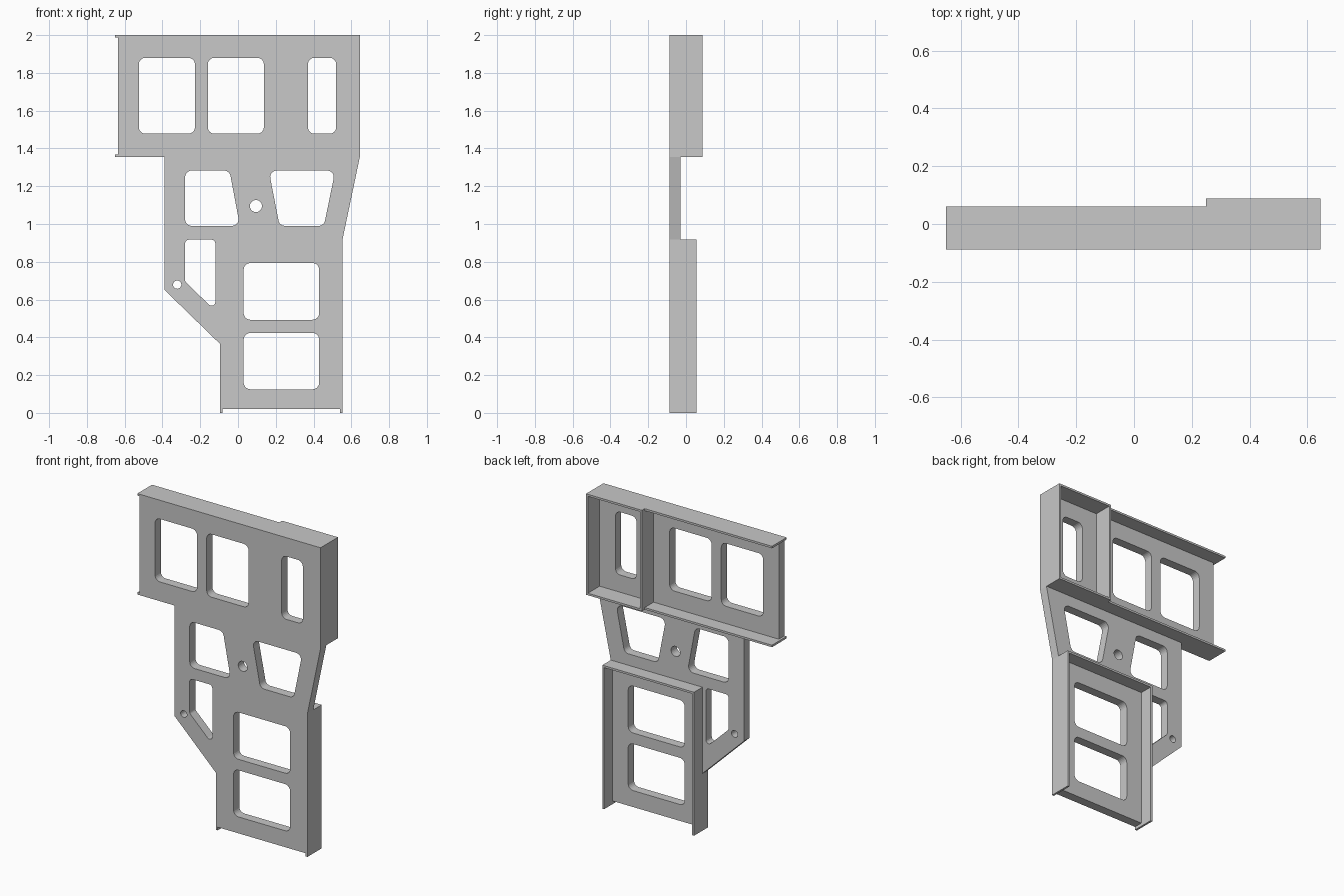
import bpy, bmesh
from math import cos, sin, tan, pi
from mathutils import Vector

cube = bpy.data.objects.get("Cube")
if cube:
    bpy.data.objects.remove(cube, do_unlink=True)

grey = bpy.data.materials.new("plain grey")
grey.use_nodes = True
colour = (0.58, 0.58, 0.58, 1)
grey.diffuse_color = colour
grey.node_tree.nodes["Principled BSDF"].inputs["Base Color"].default_value = colour

FRONT, BACK = -0.088, -0.03      # plate faces
SHALLOW, DEEP, LOWER = 0.06, 0.088, 0.055   # rear limits of the flanges
T = 0.013                        # flange thickness


def add_object(name, mesh):
    mesh.materials.append(grey)
    ob = bpy.data.objects.new(name, mesh)
    bpy.context.collection.objects.link(ob)


def prism(name, points, axis, lo, hi):
    """Extrude a flat outline along x, y or z."""
    bm = bmesh.new()
    verts = []
    for p in points:
        co = list(p)
        co.insert("xyz".index(axis), lo)
        verts.append(bm.verts.new(co))
    face = bm.faces.new(verts)
    new = bmesh.ops.extrude_face_region(bm, geom=[face])["geom"]
    move = Vector([hi - lo if a == axis else 0 for a in "xyz"])
    bmesh.ops.translate(bm, vec=move, verts=[g for g in new if isinstance(g, bmesh.types.BMVert)])
    bmesh.ops.recalc_face_normals(bm, faces=bm.faces)
    mesh = bpy.data.meshes.new(name)
    bm.to_mesh(mesh)
    bm.free()
    add_object(name, mesh)


def rect(x0, x1, z0, z1):
    return [(x0, z0), (x1, z0), (x1, z1), (x0, z1)]


def rounded(points, r, steps=6):
    """Replace each corner of an outline by an arc."""
    out = []
    pts = [Vector(p) for p in points]
    for i, p in enumerate(pts):
        a = (pts[i - 1] - p).normalized()
        b = (pts[(i + 1) % len(pts)] - p).normalized()
        half = a.angle(b) / 2
        centre = p + (a + b).normalized() * (r / sin(half))
        start = (p + a * (r / tan(half)) - centre).normalized()
        end = (p + b * (r / tan(half)) - centre).normalized()
        out += [centre + start.slerp(end, k / steps) * r for k in range(steps + 1)]
    return out


def circle(x, z, r, n=24):
    return [(x + r * cos(2 * pi * k / n), z + r * sin(2 * pi * k / n)) for k in range(n)]


# Main plate: outline with windows and bolt holes
outline = [(-0.635, 2), (0.645, 2), (0.645, 1.355), (0.553, 0.917), (0.553, 0.02),
           (-0.095, 0.02), (-0.095, 0.365), (-0.388, 0.65), (-0.388, 1.355), (-0.635, 1.355)]
windows = [rect(-0.525, -0.228, 1.478, 1.88), rect(-0.16, 0.137, 1.478, 1.88),
           rect(0.37, 0.52, 1.478, 1.88),
           rect(0.03, 0.43, 0.493, 0.793), rect(0.03, 0.43, 0.125, 0.423),
           [(-0.28, 1.283), (-0.045, 1.283), (0.01, 0.99), (-0.28, 0.99)],
           [(0.163, 1.283), (0.515, 1.283), (0.455, 0.99), (0.22, 0.99)]]
loops = [outline] + [rounded(w, 0.035) for w in windows]
loops.append(rounded([(-0.28, 0.917), (-0.12, 0.917), (-0.12, 0.54), (-0.28, 0.695)], 0.02))
loops += [circle(0.095, 1.095, 0.032), circle(-0.322, 0.679, 0.022)]

curve = bpy.data.curves.new("plate_outline", "CURVE")
curve.dimensions = "2D"
curve.fill_mode = "BOTH"
curve.extrude = (BACK - FRONT) / 2
for loop in loops:
    spline = curve.splines.new("POLY")
    spline.points.add(len(loop) - 1)
    for point, (x, z) in zip(spline.points, loop):
        point.co = (x, z, 0, 1)
    spline.use_cyclic_u = True
helper = bpy.data.objects.new("plate_outline", curve)
bpy.context.collection.objects.link(helper)
graph = bpy.context.evaluated_depsgraph_get()
mesh = bpy.data.meshes.new_from_object(helper.evaluated_get(graph))
bpy.data.objects.remove(helper, do_unlink=True)
bm = bmesh.new()
bm.from_mesh(mesh)
bmesh.ops.remove_doubles(bm, verts=bm.verts, dist=1e-5)
for v in bm.verts:      # stand the plate upright
    v.co = (v.co.x, (FRONT + BACK) / 2 - v.co.z, v.co.y)
bmesh.ops.recalc_face_normals(bm, faces=bm.faces)
for f in bm.faces:
    f.smooth = False
bm.to_mesh(mesh)
bm.free()
mesh.materials.clear()
add_object("main_plate", mesh)

# Upper flanges: stepped in depth, with a small tab past the plate's right end
flange = [(-0.65, FRONT), (-0.635, FRONT), (-0.635, BACK), (0.645, BACK),
          (0.645, DEEP), (0.25, DEEP), (0.25, SHALLOW), (-0.65, SHALLOW)]
prism("top_flange", flange, "z", 2 - T, 2)
prism("middle_flange", flange, "z", 1.355, 1.355 + T)

# Upright walls of the deep upper bay
for name, x in (("upper_left_wall", 0.645 - T), ("upper_divider", 0.25)):
    prism(name, rect(BACK, DEEP, 1.355 + T, 2 - T), "x", x, x + T)

# Lower bay: side walls with feet below the plate, and a cap
side = [(FRONT, 0), (LOWER, 0), (LOWER, 0.917), (BACK, 0.917), (BACK, 0.02), (FRONT, 0.02)]
for name, x in (("lower_right_wall", -0.095), ("lower_left_wall", 0.553 - T)):
    prism(name, side, "x", x, x + T)
prism("lower_cap", rect(BACK, LOWER, 0.917 - T, 0.917), "x", -0.095 + T, 0.553 - T)
